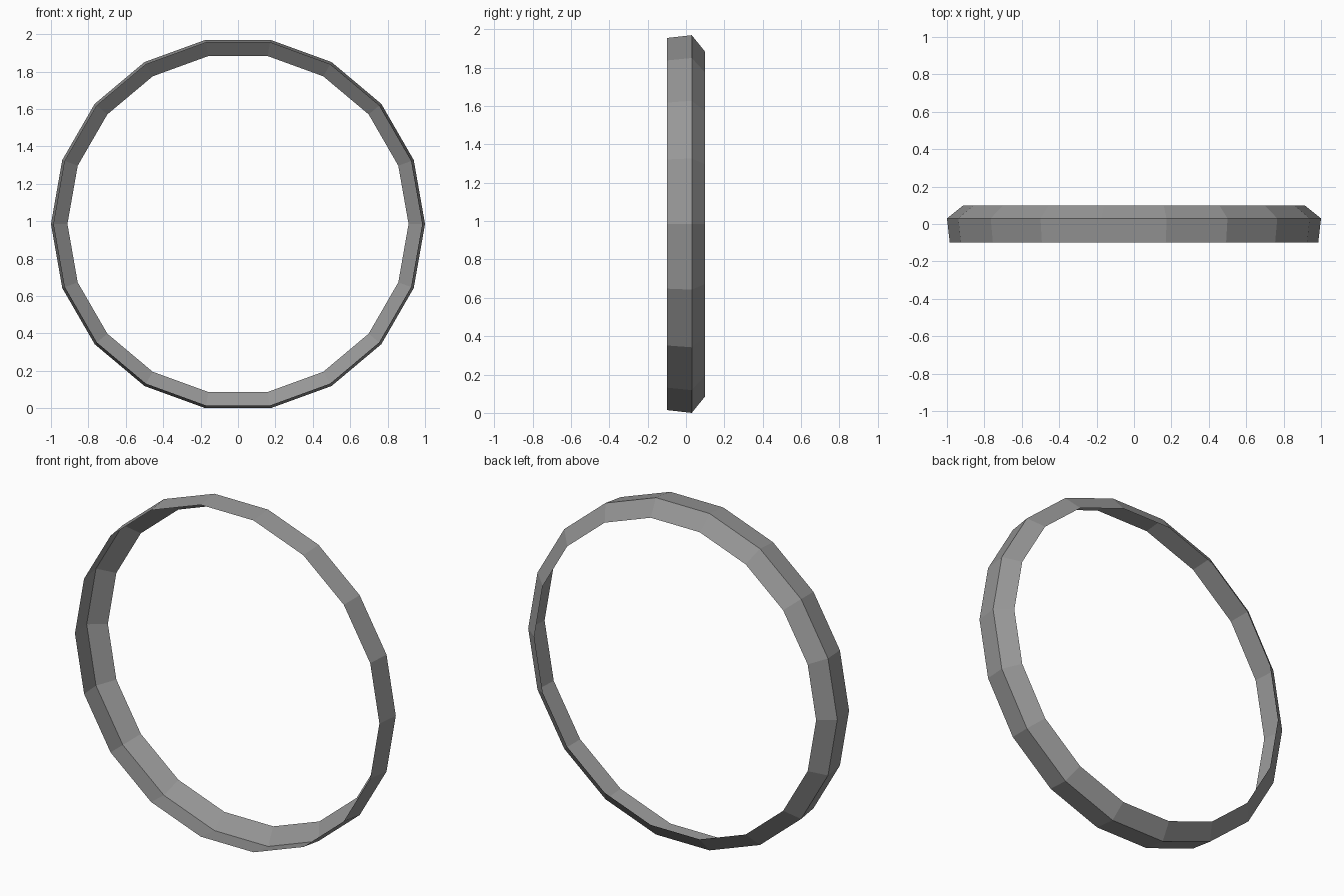
import bpy, bmesh, math

if "Cube" in bpy.data.objects:
    bpy.data.objects.remove(bpy.data.objects["Cube"])

SIDES = 18
# Cross-section as (radius, y): front rim, widest crease, back rim
PROFILE = [(0.985, -0.1), (1.0, 0.03), (0.912, 0.1)]
CENTRE_Z = math.sin(math.radians(80))

# Thin open band swept round the y axis
bm = bmesh.new()
loops = []
for r, y in PROFILE:
    loops.append([bm.verts.new((r * math.cos(2 * math.pi * i / SIDES), y,
                                CENTRE_Z + r * math.sin(2 * math.pi * i / SIDES)))
                  for i in range(SIDES)])
for a, b in zip(loops, loops[1:]):
    for i in range(SIDES):
        j = (i + 1) % SIDES
        bm.faces.new((a[i], b[i], b[j], a[j]))

# Faces point outward
bm.normal_update()
for f in list(bm.faces):
    c = f.calc_center_median()
    if f.normal.x * c.x + f.normal.z * (c.z - CENTRE_Z) < 0:
        f.normal_flip()

mesh = bpy.data.meshes.new("ring_band")
bm.to_mesh(mesh)
bm.free()
ring = bpy.data.objects.new("ring_band", mesh)
bpy.context.collection.objects.link(ring)

# Dark grey finish
mat = bpy.data.materials.new("dark_grey")
mat.diffuse_color = (0.31, 0.31, 0.31, 1)
mat.use_nodes = True
mat.node_tree.nodes["Principled BSDF"].inputs["Base Color"].default_value = mat.diffuse_color
mesh.materials.append(mat)
